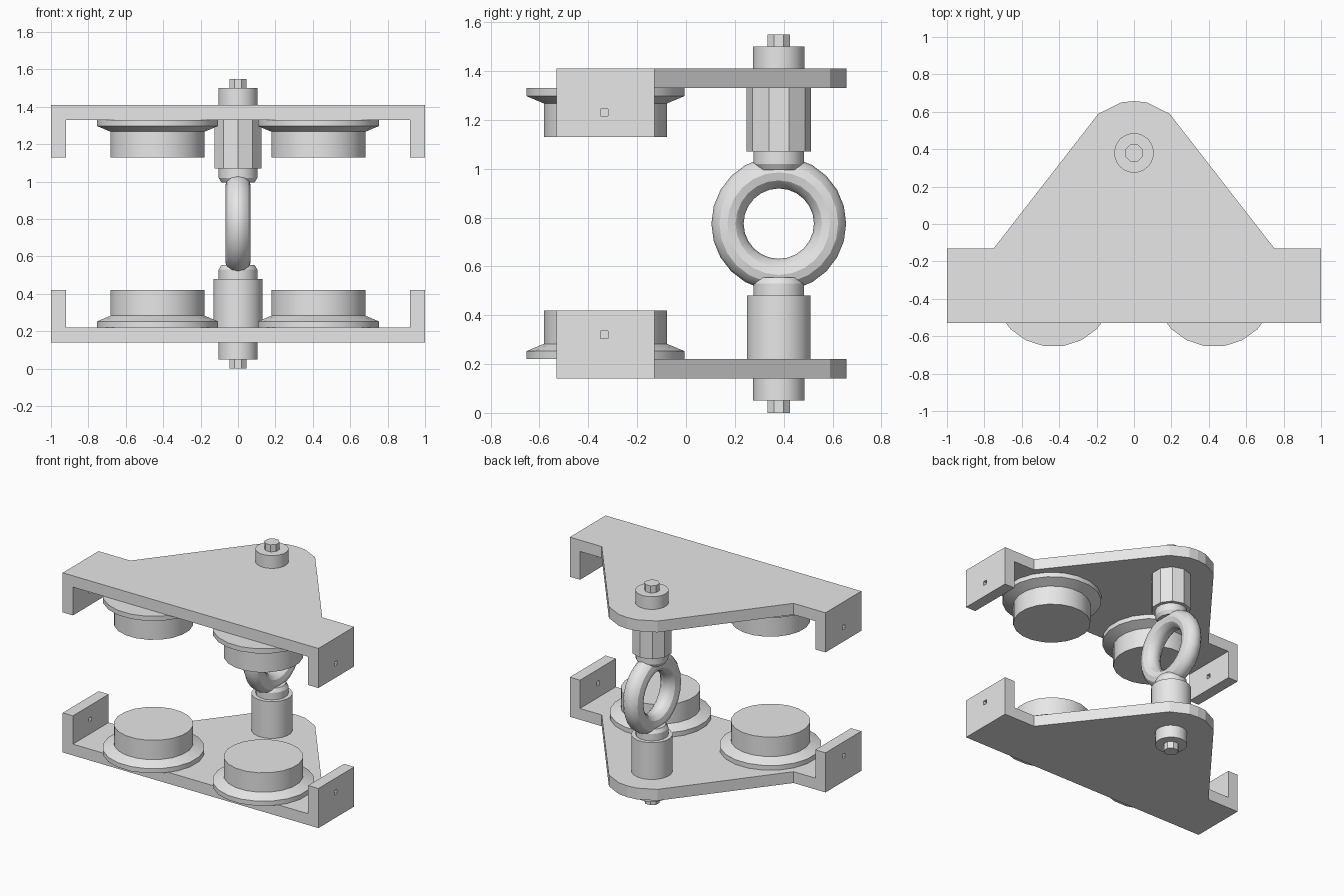
import bpy
import bmesh
from math import cos, sin, tau, radians

HEIGHT = 1.55
EYE_Y = 0.38

cube = bpy.data.objects.get("Cube")
if cube:
    bpy.data.objects.remove(cube, do_unlink=True)

grey = bpy.data.materials.new("plain_grey")
grey.use_nodes = True
grey.diffuse_color = (0.8, 0.8, 0.8, 1)
grey.node_tree.nodes["Principled BSDF"].inputs["Base Color"].default_value = (0.8, 0.8, 0.8, 1)


def finish(name, bm):
    bmesh.ops.recalc_face_normals(bm, faces=bm.faces)
    mesh = bpy.data.meshes.new(name)
    bm.to_mesh(mesh)
    bm.free()
    mesh.materials.append(grey)
    obj = bpy.data.objects.new(name, mesh)
    bpy.context.collection.objects.link(obj)
    return obj


def activate(obj):
    bpy.ops.object.select_all(action="DESELECT")
    obj.select_set(True)
    bpy.context.view_layer.objects.active = obj


def smooth(obj):
    activate(obj)
    bpy.ops.object.shade_smooth_by_angle(angle=radians(30))


def height(z, lower):
    return HEIGHT - z if lower else z


def turned(name, profile, sides, x, y, lower=False, phase=0.5):
    """Solid of revolution about a vertical axis, from (radius, z) points."""
    bm = bmesh.new()
    rings = []
    for r, z in profile:
        angles = [tau * (i + phase) / sides for i in range(sides)]
        rings.append([bm.verts.new((x + r * cos(a), y + r * sin(a), height(z, lower)))
                      for a in angles])
    for a, b in zip(rings, rings[1:]):
        for i in range(sides):
            j = (i + 1) % sides
            bm.faces.new((a[i], a[j], b[j], b[i]))
    bm.faces.new(rings[0])
    bm.faces.new(rings[-1])
    obj = finish(name, bm)
    smooth(obj)
    return obj


def prism(name, outline, z0, z1, lower):
    bm = bmesh.new()
    low, high = ([bm.verts.new((x, y, height(z, lower))) for x, y in outline] for z in (z0, z1))
    bm.faces.new(low)
    bm.faces.new(high)
    for i in range(len(low)):
        j = (i + 1) % len(low)
        bm.faces.new((low[i], low[j], high[j], high[i]))
    return finish(name, bm)


def box(name, x0, x1, y0, y1, z0, z1, lower):
    return prism(name, [(x0, y0), (x1, y0), (x1, y1), (x0, y1)], z0, z1, lower)


def combine(target, tool, operation):
    mod = target.modifiers.new("cut", "BOOLEAN")
    mod.operation = operation
    mod.solver = "EXACT"
    mod.object = tool
    activate(target)
    bpy.ops.object.modifier_apply(modifier=mod.name)
    bpy.data.objects.remove(tool, do_unlink=True)


# Right half of the plate outline, mirrored to close it
half = [(1, -0.53), (1, -0.13), (0.75, -0.13), (0.19, 0.59), (0.07, 0.65)]
outline = half + [(0, 0.657)] + [(-x, y) for x, y in reversed(half)]

for lower in (False, True):
    level = "lower" if lower else "upper"

    # Bracket plate with end tabs and a pin hole in each tab
    plate = prism(level + "_plate", outline, 1.33, 1.41, lower)
    for side in (-1, 1):
        xs = sorted((side * 0.92, side))
        combine(plate, box("tab", *xs, -0.53, -0.13, 1.13, 1.37, lower), "UNION")
        xs = sorted((side * 0.9, side * 1.02))
        combine(plate, box("hole_cutter", *xs, -0.35, -0.32, 1.215, 1.245, lower), "DIFFERENCE")

    # Flanged rollers
    for side, word in ((-1, "right"), (1, "left")):
        turned(f"{level}_{word}_roller",
               [(0.327, 1.33), (0.327, 1.297), (0.255, 1.267), (0.255, 1.13)],
               20, side * 0.43, -0.33, lower)

    # Bolt end, nut, spacer and neck on the eye axis
    turned(level + "_bolt_end", [(0.05, 1.48), (0.05, HEIGHT)], 8, 0, EYE_Y, lower)
    turned(level + "_nut", [(0.106, 1.41), (0.106, 1.5)], 20, 0, EYE_Y, lower)
    turned(level + "_spacer", [(0.132, 1.33), (0.132, 1.07)],
           20 if lower else 10, 0, EYE_Y, lower)
    turned(level + "_neck", [(0.105, 1.08), (0.105, 1.02), (0.09, 0.995)], 16, 0, EYE_Y, lower)

# Eye ring between the necks
bpy.ops.mesh.primitive_torus_add(major_radius=0.21, minor_radius=0.066,
                                 major_segments=24, minor_segments=12,
                                 location=(0, EYE_Y, HEIGHT / 2),
                                 rotation=(0, radians(90), 0))
ring = bpy.context.object
ring.name = "eye_ring"
ring.data.materials.append(grey)
smooth(ring)
